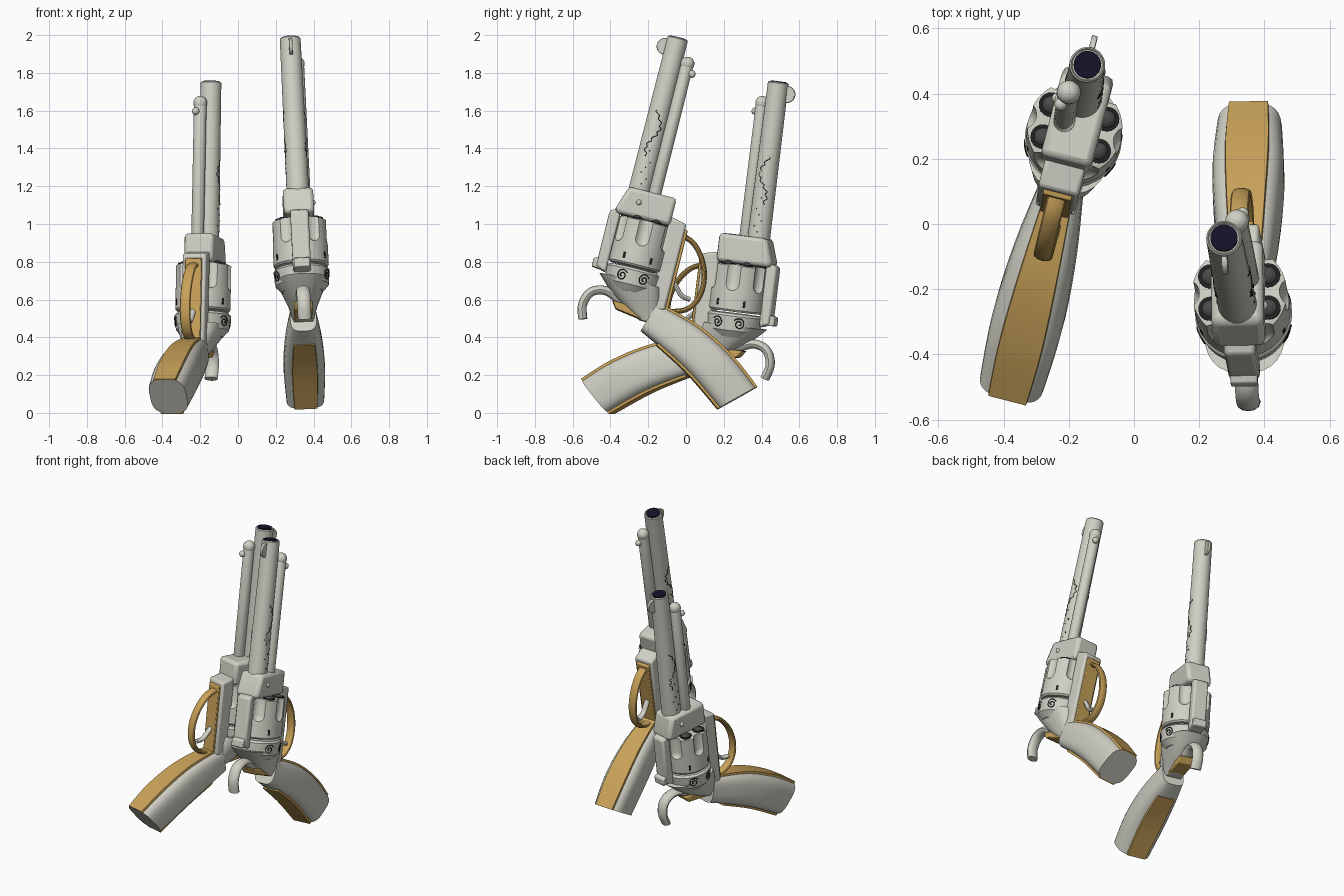
import bpy, bmesh, math
from mathutils import Vector, Matrix

if "Cube" in bpy.data.objects:
    bpy.data.objects.remove(bpy.data.objects["Cube"])

def material(name, rgb):
    m = bpy.data.materials.new(name)
    m.diffuse_color = (*rgb, 1)
    m.use_nodes = True
    m.node_tree.nodes["Principled BSDF"].inputs["Base Color"].default_value = m.diffuse_color
    return m

STEEL = material("pale steel", (0.63, 0.63, 0.56))
GOLD = material("brass", (0.58, 0.36, 0.10))
BORE = material("bore navy", (0.006, 0.006, 0.02))
LEAD = material("dark lead", (0.07, 0.065, 0.065))
INK = material("engraving black", (0.015, 0.015, 0.015))
parts = []
CYL = -0.075          # height of the drum axis below the barrel axis

# Gun space: a = distance back from muzzle, h = up, w = to the right
def P(a, h, w=0.0):
    return Vector((w, -a, h))

def finish(name, bm, mat):
    bmesh.ops.recalc_face_normals(bm, faces=bm.faces)
    me = bpy.data.meshes.new(name)
    bm.to_mesh(me)
    bm.free()
    me.materials.append(mat)
    ob = bpy.data.objects.new(name, me)
    bpy.context.collection.objects.link(ob)
    parts.append(ob)
    return ob

def add_loft(bm, rings):
    vs = [[bm.verts.new(p) for p in r] for r in rings]
    n = len(vs[0])
    for r0, r1 in zip(vs, vs[1:]):
        for i in range(n):
            bm.faces.new((r0[i], r0[(i + 1) % n], r1[(i + 1) % n], r1[i]))
    bm.faces.new(vs[0])
    bm.faces.new(vs[-1])

def loft(name, rings, mat):
    bm = bmesh.new()
    add_loft(bm, rings)
    return finish(name, bm, mat)

def circle(a, h, w, r, n=32):
    return [P(a, h + r * math.sin(t), w + r * math.cos(t))
            for t in (2 * math.pi * i / n for i in range(n))]

def lathe_rings(prof, h=0, w=0, n=32):
    return [circle(a, h, w, r, n) for a, r in prof]

def lathe(name, prof, mat, h=0, w=0, n=32):
    return loft(name, lathe_rings(prof, h, w, n), mat)

def capsule(a0, a1, r, steps=6):
    q = [math.pi / 2 * i / steps for i in range(steps)]
    head = [(a0 + r - r * math.cos(t + .08), r * math.sin(t + .08)) for t in q]
    return head + [(a0 + a1 - a, rr) for a, rr in reversed(head)]

def spline(pts, k=5):
    out, p = [], [pts[0]] + list(pts) + [pts[-1]]
    for i in range(1, len(p) - 2):
        for s in range(k):
            t = s / k
            out.append(tuple(0.5 * (2 * b + (c - a) * t + (2 * a - 5 * b + 4 * c - d) * t * t
                                    + (3 * b - a - 3 * c + d) * t ** 3)
                             for a, b, c, d in zip(*p[i - 1:i + 3])))
    return out + [tuple(pts[-1])]

def sweep_rings(pts, side, rw, rn, n=12):
    rings = []
    for i, p in enumerate(pts):
        tan = (pts[min(i + 1, len(pts) - 1)] - pts[max(i - 1, 0)]).normalized()
        nor = tan.cross(side).normalized()
        lat = nor.cross(tan)
        rings.append([p + lat * rw * math.cos(t) + nor * rn * math.sin(t)
                      for t in (2 * math.pi * j / n for j in range(n))])
    return rings

def plate(name, outline, hw, mat, bevel=0.012):
    ob = loft(name, [[P(a, h, w) for a, h in outline] for w in (-hw, hw)], mat)
    if bevel:
        m = ob.modifiers.new("soft edges", 'BEVEL')
        m.width, m.segments, m.limit_method = bevel, 2, 'ANGLE'
    return ob

def rounded(lo, up, hw, e=0.6, n=28):
    c, d = (lo + up) / 2, (up - lo) / 2
    f = lambda v: math.copysign(abs(v) ** e, v)
    return [c + d * f(math.cos(t)) + Vector((hw * f(math.sin(t)), 0, 0))
            for t in (2 * math.pi * (i + .5) / n for i in range(n))]

# Barrel, bore, front sight
lathe("barrel", [(0.006, .046), (0, .05), (0.006, .055), (.86, .06)], STEEL)
lathe("bore", [(-0.003, .042), (0.02, .042)], BORE)
plate("front_sight", [(.06 + .045 * math.cos(t), .055 + .045 * math.sin(t))
                      for t in (2 * math.pi * i / 20 for i in range(20))], .009, STEEL, .003)

# Ejector tube with its round button
lathe("ejector_tube", capsule(.085, .88, .034), STEEL, -.082, .035, 20)
lathe("ejector_tip", capsule(.085, .16, .037), STEEL, -.082, .035, 20)
lathe("ejector_button", capsule(.15, .19, .02), STEEL, -.118, .05, 14)

# Frame around the drum
plate("frame_front", [(.83, .06), (.83, -.20), (.98, -.20), (.98, .10), (.95, .10)], .08, STEEL, .02)
plate("top_strap", [(.95, .07), (.975, .128), (1.28, .128), (1.30, .07)], .048, STEEL)
plate("rear_sight", [(1.22, .10), (1.24, .15), (1.285, .15), (1.29, .10)], .042, STEEL, .006)
plate("bottom_strap", [(.93, -.19), (.95, -.283), (1.42, -.283), (1.45, -.19)], .064, STEEL)
lathe("frame_pin", capsule(.885, .915, .015), STEEL, -.01, .077, 12)
lathe("recoil_shield", [(1.245, .138), (1.258, .149), (1.335, .141), (1.37, .11)], STEEL, CYL, 0, 40)
loft("rear_frame", [rounded(P(a, lo), P(a, up), w, .75) for a, lo, up, w in (
    (1.31, -.235, .10, .128), (1.36, -.25, .05, .11), (1.42, -.26, -.02, .08),
    (1.47, -.27, -.10, .062), (1.50, -.26, -.16, .05))], STEEL)
plate("backstrap_plate", [(1.435, .0), (1.475, -.03), (1.50, -.20), (1.46, -.25), (1.44, -.1)], .05, GOLD, .006)

# Fluted drum
drum = lathe("drum", [(.985, .13), (.992, .146), (1.225, .146), (1.235, .138)], STEEL, CYL, 0, 60)
bm = bmesh.new()
for k in range(6):
    t = k * math.pi / 3
    add_loft(bm, lathe_rings(capsule(.90, 1.13, .046), CYL + .168 * math.sin(t), .168 * math.cos(t), 20))
cutter = finish("flute_cutter", bm, STEEL)
cutter.hide_render = True
mod = drum.modifiers.new("flutes", 'BOOLEAN')
mod.operation, mod.object, mod.solver = 'DIFFERENCE', cutter, 'EXACT'
bpy.context.view_layer.objects.active = drum
bpy.ops.object.modifier_apply(modifier=mod.name)
parts.remove(cutter)
bpy.data.objects.remove(cutter)

# Chambers, round noses and locking notches
rims, noses, notches = bmesh.new(), bmesh.new(), bmesh.new()
for k in range(6):
    t = math.pi / 6 + k * math.pi / 3
    h, w = CYL + .102 * math.sin(t), .102 * math.cos(t)
    add_loft(rims, lathe_rings([(.982, .038), (.99, .038)], h, w, 24))
    add_loft(noses, lathe_rings(capsule(.968, 1.04, .033), h, w, 20))
    rot = Matrix.Rotation(-t, 4, 'Y')
    bmesh.ops.create_cube(notches, size=1, matrix=Matrix.Translation((0, -1.19, CYL)) @ rot
                          @ Matrix.Translation((.145, 0, 0)) @ Matrix.Diagonal((.006, .034, .013, 1)))
finish("chamber_rims", rims, INK)
finish("round_noses", noses, LEAD)
finish("drum_notches", notches, INK)

# Hammer, trigger and guard
X = Vector((1, 0, 0))
def bent(name, pts, rw, rn, mat):
    return loft(name, sweep_rings([P(*p) for p in spline(pts)], X, rw, rn), mat)

bent("hammer", [(1.43, -.05), (1.395, .03), (1.40, .09), (1.435, .132), (1.50, .147), (1.568, .127)],
     .036, .024, STEEL)
bent("trigger", [(1.23, -.26), (1.28, -.31), (1.32, -.35), (1.33, -.40)], .018, .013, STEEL)
bent("trigger_guard", [(1.01, -.28), (1.04, -.35), (1.12, -.415), (1.22, -.447), (1.32, -.438),
                       (1.39, -.385), (1.425, -.28)], .029, .014, GOLD)
plate("guard_plate", [(.975, -.28), (.98, -.298), (1.43, -.298), (1.44, -.28)], .045, GOLD, .004)

# Grip: front edge, back edge and half width along its length
front = spline([(1.392, -.235), (1.464, -.486), (1.575, -.693), (1.697, -.85)])
back = spline([(1.555, -.185), (1.62, -.319), (1.718, -.495), (1.853, -.685)])
wide = spline([(.07,), (.097,), (.11,), (.1,)])
edges = [(P(*f), P(*b), w[0]) for f, b, w in zip(front, back, wide)]
loft("grip", [rounded(b, f, w) for f, b, w in edges], STEEL)

def strap(name, rows):
    rings = []
    for outer, inner, w in rows:
        d = (outer - inner).normalized()
        top, low, x = outer + d * .007, outer - d * .028, X * w * .64
        rings.append([top - x * .93, top + x * .93, low + x, low - x])
    return loft(name, rings, GOLD)

strap("grip_front_strap", [(f, b, w) for f, b, w in edges])
strap("grip_back_strap", [(b, f, w) for f, b, w in edges[4:]])

# Engraved scrolls on shield and barrel, both sides
bm = bmesh.new()
for s in (-1, 1):
    for c in (-.42, .42):
        pts = []
        for i in range(30):
            q, r = i * .36, .006 + .0009 * i
            a, th = 1.297 + r * math.cos(q), c + r * math.sin(q) / .147
            rad = .1502 - (a - 1.258) * .104
            pts.append(P(a, CYL + rad * math.sin(th), s * rad * math.cos(th)))
        add_loft(bm, sweep_rings(pts, X, .003, .003, 5))
    pts = []
    for i in range(50):
        a = .40 + .005 * i
        th = .45 * math.sin(i * .13 + 2.4) + .12 * math.sin(i * .9)
        r = .0555 + a * .0058
        pts.append(P(a, r * math.sin(th), s * r * math.cos(th)))
    add_loft(bm, sweep_rings(pts, X, .002, .002, 5))
    for i in range(7):
        a, th = .62 + .03 * i, .35 * math.sin(i * 2.1)
        bmesh.ops.create_cube(bm, size=.007, matrix=Matrix.Translation(
            P(a, .058 * math.sin(th), s * .058 * math.cos(th))))
finish("engraving", bm, INK)

# Smooth shading with crisp edges
bpy.ops.object.select_all(action='DESELECT')
for ob in parts:
    ob.select_set(True)
bpy.context.view_layer.objects.active = parts[0]
bpy.ops.object.shade_smooth_by_angle(angle=math.radians(35))

# Pose the pair
def pose(muzzle, forward, up):
    f = Vector(forward).normalized()
    r = f.cross(Vector(up)).normalized()
    u = r.cross(f)
    m = Matrix((r, f, u)).transposed().to_4x4()
    m.translation = muzzle
    return m

pose_a = pose((.276, -.043, 1.985), (-.05, .25, 1), (.02, -1, 0))
pose_b = pose((-.143, .489, 1.752), (.02, .125, 1), (.25, .97, 0))
for ob in list(parts):
    twin = ob.copy()
    bpy.context.collection.objects.link(twin)
    base = ob.name
    ob.name, twin.name = "right_" + base, "left_" + base
    ob.matrix_world, twin.matrix_world = pose_a, pose_b
